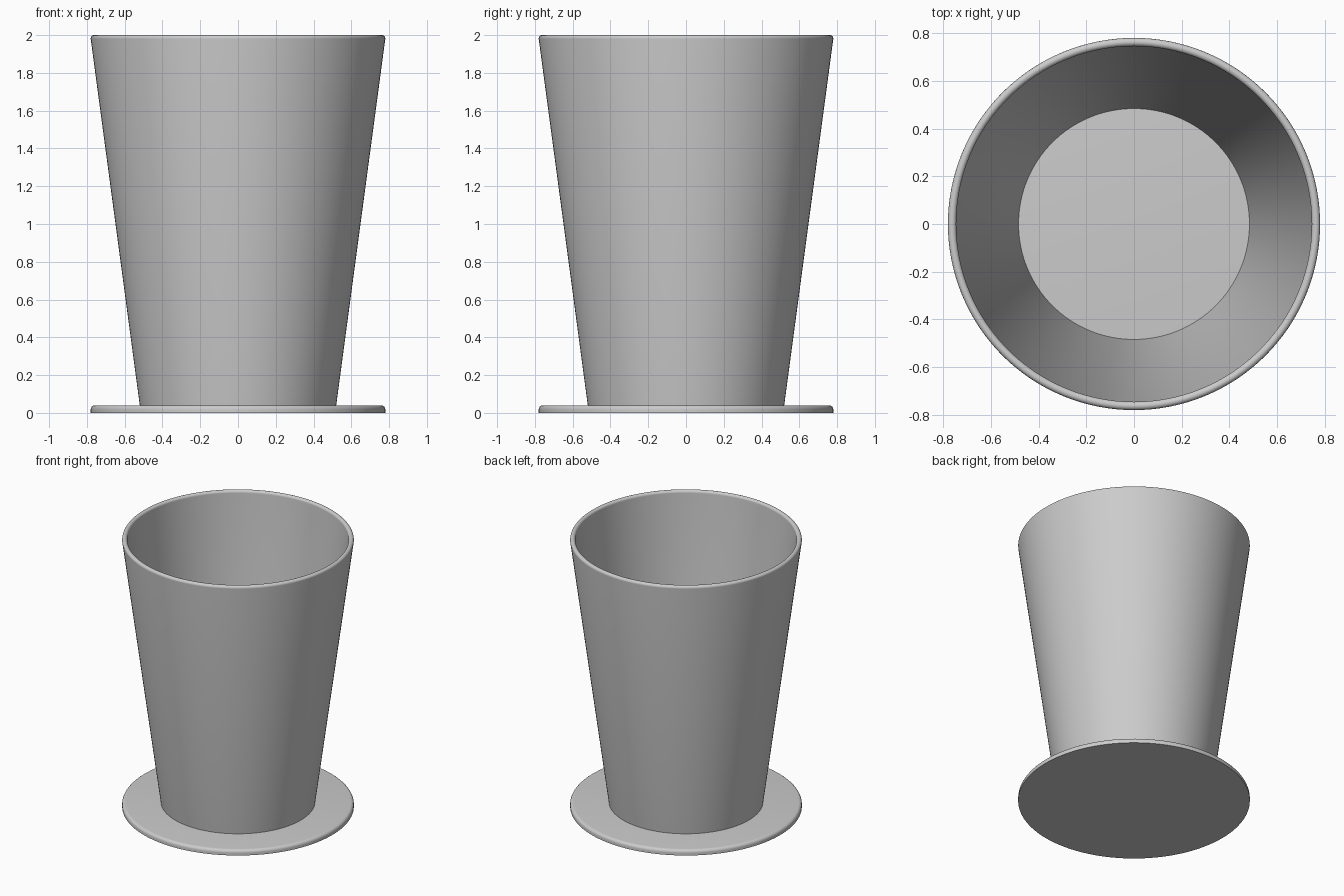
import bpy
import math

SEGMENTS = 128
BASE_TOP = 0.04

cube = bpy.data.objects.get("Cube")
if cube:
    bpy.data.objects.remove(cube, do_unlink=True)

# One plain grey for the whole model
grey = bpy.data.materials.new("plain grey")
grey.use_nodes = True
colour = (0.6, 0.6, 0.6, 1)
grey.diffuse_color = colour
grey.node_tree.nodes["Principled BSDF"].inputs["Base Color"].default_value = colour


def lathe(name, profile, capped=False):
    """Spin an open (radius, height) profile about z, optionally capping both ends."""
    n = SEGMENTS
    verts = []
    for r, z in profile:
        for i in range(n):
            a = math.tau * i / n
            verts.append((r * math.cos(a), r * math.sin(a), z))
    faces = []
    for k in range(len(profile) - 1):
        for i in range(n):
            j = (i + 1) % n
            faces.append((k * n + i, k * n + j, (k + 1) * n + j, (k + 1) * n + i))
    if capped:
        last = (len(profile) - 1) * n
        faces.append(tuple(reversed(range(n))))
        faces.append(tuple(range(last, last + n)))
    mesh = bpy.data.meshes.new(name)
    mesh.from_pydata(verts, [], faces)
    mesh.materials.append(grey)
    obj = bpy.data.objects.new(name, mesh)
    bpy.context.collection.objects.link(obj)
    bpy.ops.object.select_all(action="DESELECT")
    obj.select_set(True)
    bpy.context.view_layer.objects.active = obj
    bpy.ops.object.shade_smooth_by_angle(angle=math.radians(35))
    return obj


def arc(r, z, radius, start, end, steps):
    """Points on a circular arc in the profile plane, angles in degrees."""
    angles = [math.radians(start + (end - start) * i / steps) for i in range(steps + 1)]
    return [(r + radius * math.cos(a), z + radius * math.sin(a)) for a in angles]


# Flat round base with a rounded upper edge
base_round = 0.022
lathe("base_disc",
      [(0.78, 0)] + arc(0.78 - base_round, BASE_TOP - base_round, base_round, 0, 90, 6),
      capped=True)

# Tapered hollow wall with a rounded rim, open onto the base inside
rim = 0.0175
lathe("tapered_wall",
      [(0.52, BASE_TOP)]
      + arc(0.7625, 2 - rim, rim, -8, 188, 12)
      + [(0.484, BASE_TOP)])
